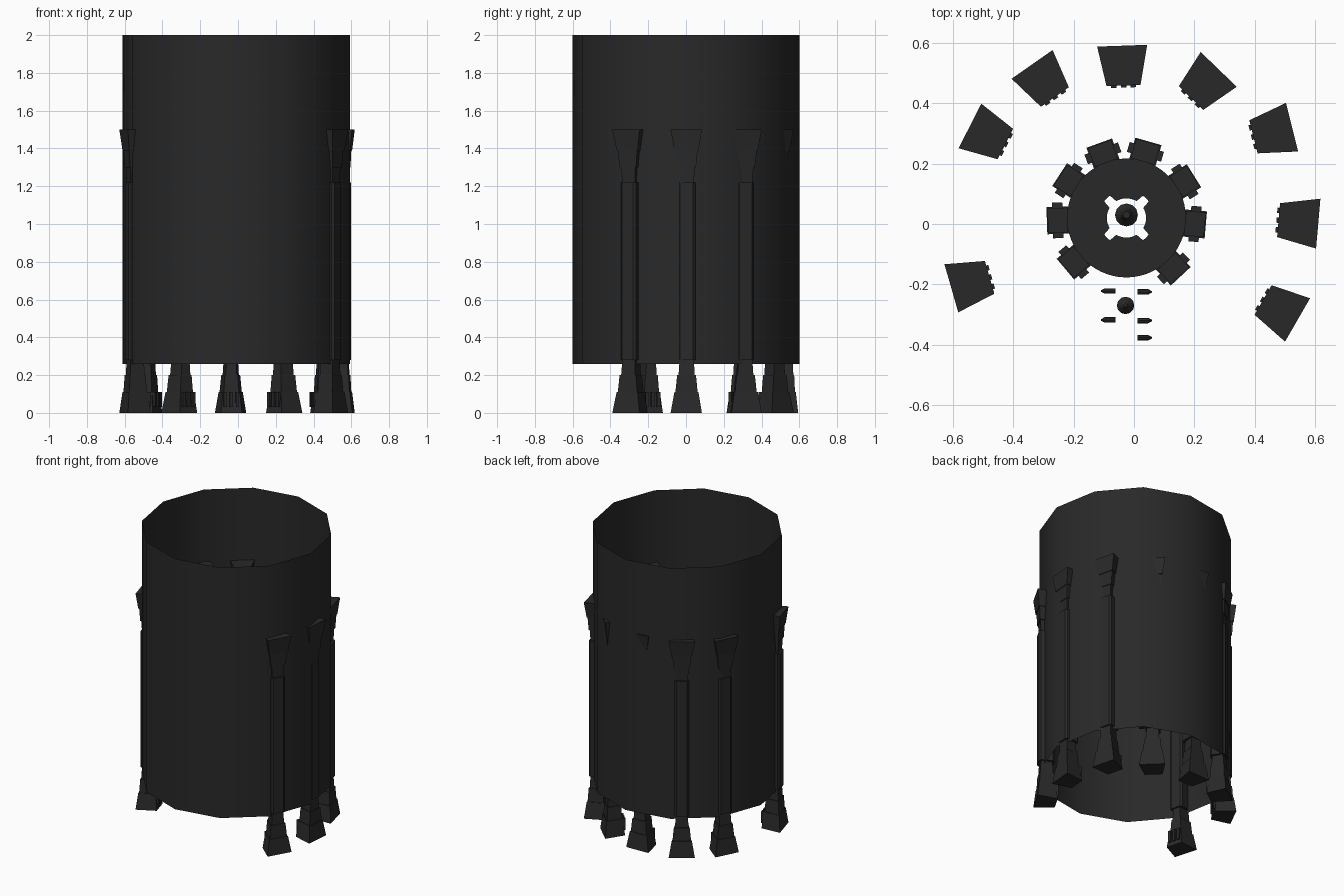
import bpy, bmesh, math
from mathutils import Matrix, Vector

cube = bpy.data.objects.get("Cube")
if cube:
    bpy.data.objects.remove(cube, do_unlink=True)

stone = bpy.data.materials.new("charcoal stone")
stone.use_nodes = True
COLOR = (0.022, 0.022, 0.022, 1)
stone.diffuse_color = COLOR
stone.node_tree.nodes["Principled BSDF"].inputs["Base Color"].default_value = COLOR


def finish(bm, name, place=Matrix(), smooth=False):
    bmesh.ops.recalc_face_normals(bm, faces=bm.faces)
    mesh = bpy.data.meshes.new(name)
    bm.to_mesh(mesh)
    bm.free()
    mesh.materials.append(stone)
    if smooth:
        mesh.polygons.foreach_set("use_smooth", [True] * len(mesh.polygons))
    obj = bpy.data.objects.new(name, mesh)
    obj.matrix_world = place
    bpy.context.collection.objects.link(obj)
    return obj


def loft(bm, rings):
    """Skin a closed, capped solid through rings of points."""
    loops = [[bm.verts.new(p) for p in ring] for ring in rings]
    n = len(loops[0])
    for low, high in zip(loops, loops[1:]):
        for i in range(n):
            j = (i + 1) % n
            bm.faces.new((low[i], low[j], high[j], high[i]))
    bm.faces.new(loops[0][::-1])
    bm.faces.new(loops[-1])


def box(bm, center, size):
    place = Matrix.Translation(center) @ Matrix.Diagonal((*size, 1))
    bmesh.ops.create_cube(bm, size=1, matrix=place)


def wedge(z, half, out):
    """Trapezoid section, local +x is outward."""
    inner = half * 0.68
    return [(-out, -inner, z), (out, -half, z), (out, half, z), (-out, inner, z)]


def chamfered(z, half, out, cut=0.012):
    return [(-out, -half + cut, z), (-out + cut, -half, z), (out - cut, -half, z),
            (out, -half + cut, z), (out, half - cut, z), (out - cut, half, z),
            (-out + cut, half, z), (-out, half - cut, z)]


# Foot blocks: (height, half width, half depth) for the bottom and top of each block
BLOCKS = [((0, 0.083, 0.066), (0.11, 0.064, 0.054)),
          ((0.11, 0.059, 0.05), (0.2, 0.05, 0.046)),
          ((0.2, 0.043, 0.042), (0.28, 0.038, 0.038))]
HEIGHT = 1.5


def column(name, x, y, degrees):
    bm = bmesh.new()
    for bottom, top in BLOCKS:
        loft(bm, [wedge(*bottom), wedge(*top)])
        loft(bm, [wedge(HEIGHT - s[0], s[1], s[2]) for s in (top, bottom)])
    loft(bm, [chamfered(0.28, 0.046, 0.05), chamfered(1.22, 0.046, 0.05)])
    # small teeth on the inner side of foot and capital
    for z in (0.07, HEIGHT - 0.07):
        for side in (-1, 0, 1):
            box(bm, (-0.06, side * 0.032, z), (0.026, 0.018, 0.08))
    place = Matrix.Translation((x, y, 0)) @ Matrix.Rotation(math.radians(degrees), 4, "Z")
    finish(bm, name, place)


# Outer ring of columns, open toward the front
OUTER = [(-0.542, -0.195, 196), (-0.485, 0.295, 153), (-0.3, 0.475, 125),
         (-0.037, 0.525, 92), (0.235, 0.465, 46), (0.46, 0.305, 14),
         (0.545, 0.007, -5), (0.485, -0.285, -30)]
for i, spot in enumerate(OUTER):
    column(f"outer_column_{i + 1}", *spot)

# Open twelve-sided shell wall
bm = bmesh.new()
bmesh.ops.create_cone(bm, cap_ends=False, segments=12, radius1=0.604, radius2=0.604, depth=1.74)
finish(bm, "round_wall", Matrix.Translation((-0.01, 0, 1.13))
       @ Matrix.Rotation(math.radians(25), 4, "Z"), smooth=True)

# Central platform with a round hole that has four diagonal notches
MID = Vector((-0.025, 0.02, 0))
SEGMENTS = 64
bm = bmesh.new()
rings = []
for z in (1.0, 1.05):
    outer, inner = [], []
    for i in range(SEGMENTS):
        a = math.tau * (i + 0.5) / SEGMENTS
        notch = abs((a % (math.pi / 2)) - math.pi / 4) < 0.16
        r = 0.092 if notch else 0.065
        outer.append(bm.verts.new((0.197 * math.cos(a), 0.197 * math.sin(a), z)))
        inner.append(bm.verts.new((r * math.cos(a), r * math.sin(a), z)))
    rings.append((outer, inner))
(low_out, low_in), (top_out, top_in) = rings
for i in range(SEGMENTS):
    j = (i + 1) % SEGMENTS
    for a, b in ((low_out, top_out), (top_out, top_in), (top_in, low_in), (low_in, low_out)):
        bm.faces.new((a[i], a[j], b[j], b[i]))
finish(bm, "platform", Matrix.Translation(MID))


def turned(name, x, y, profile, sides=12):
    """Round solid from (radius, height) pairs."""
    bm = bmesh.new()
    loft(bm, [[(r * math.cos(math.tau * k / sides), r * math.sin(math.tau * k / sides), z)
               for k in range(sides)] for r, z in profile])
    finish(bm, name, Matrix.Translation((x, y, 0)))


turned("center_post", -0.025, 0.03, [(0.038, 0.95), (0.038, 1.04), (0.022, 1.06), (0.012, 1.1)])
turned("front_post", -0.028, -0.27, [(0.029, 0.95), (0.029, 1.03), (0.006, 1.06)])

# Small pillars around the platform
for i, degrees in enumerate((110, 74, 32, -5, -47, 220, 182, 147)):
    bm = bmesh.new()
    for z, width, depth, tall in ((0.78, 0.09, 0.072, 0.08), (0.85, 0.06, 0.056, 0.06),
                                  (0.96, 0.042, 0.042, 0.16), (1.05, 0.06, 0.056, 0.05),
                                  (1.1, 0.082, 0.066, 0.05)):
        box(bm, (0, 0, z), (depth, width, tall))
    for side in (-1, 1):
        box(bm, (0, side * 0.045, 1.08), (0.034, 0.028, 0.05))
    place = (Matrix.Translation(MID) @ Matrix.Rotation(math.radians(degrees), 4, "Z")
             @ Matrix.Translation((0.228, 0, 0)))
    finish(bm, f"small_pillar_{i + 1}", place)

# Pointed pegs lying on either side of the front post
for i, (x, y, way) in enumerate(((-0.085, -0.222, -1), (0.035, -0.225, 1), (-0.085, -0.318, -1),
                                 (0.035, -0.32, 1), (0.035, -0.377, 1))):
    bm = bmesh.new()
    loft(bm, [[(px * way, r * math.cos(math.tau * k / 8), r * math.sin(math.tau * k / 8))
               for k in range(8)]
              for px, r in ((-0.024, 0.009), (0.012, 0.009), (0.025, 0.002))])
    finish(bm, f"peg_{i + 1}", Matrix.Translation((x, y, 1.0)))
